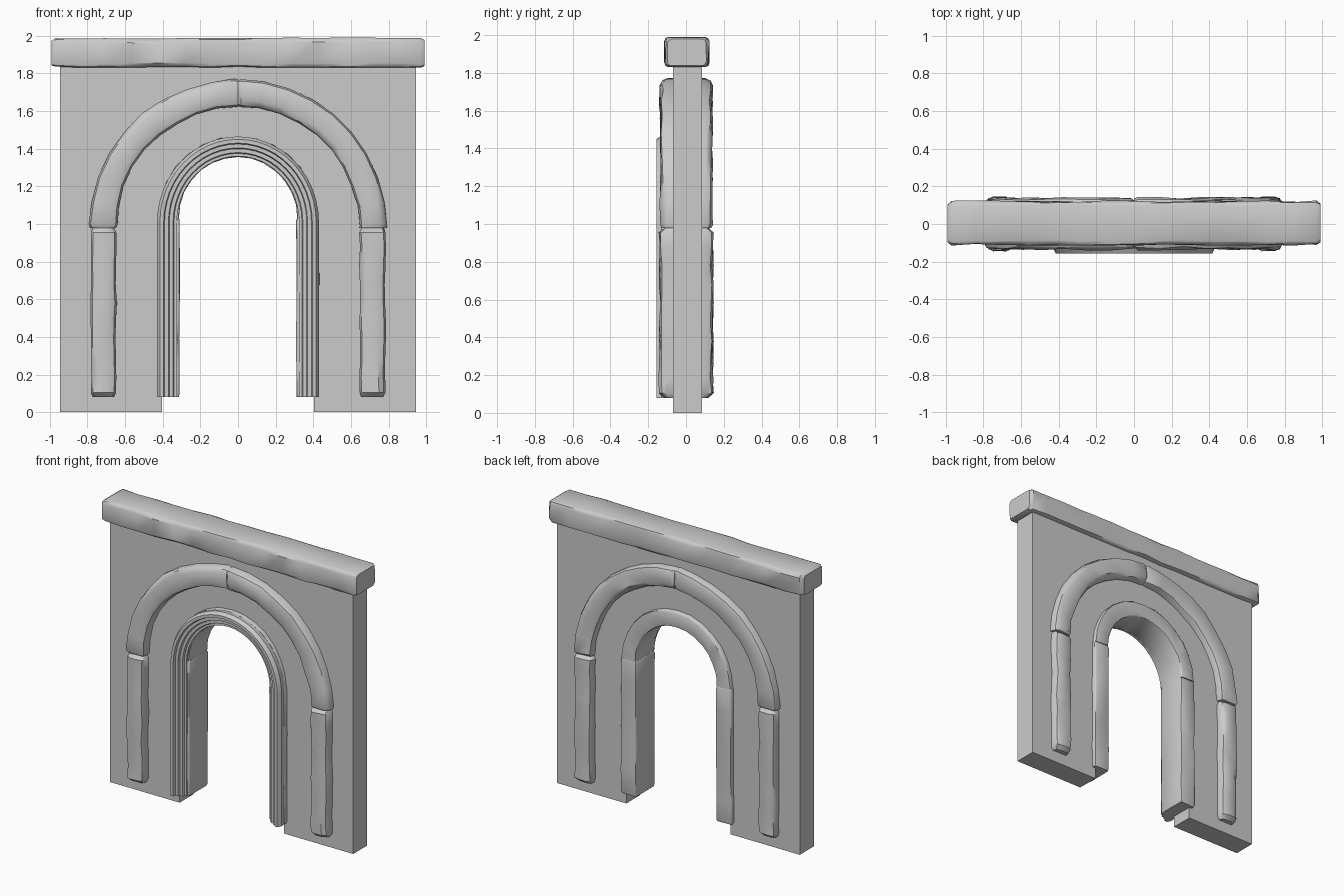
import bpy, bmesh, random
from math import sin, cos, pi, radians
from mathutils import Vector

random.seed(4)
cube = bpy.data.objects.get("Cube")
if cube:
    bpy.data.objects.remove(cube, do_unlink=True)

# One plain stone colour
stone = bpy.data.materials.new("grey stone")
stone.use_nodes = True
stone.diffuse_color = (0.6, 0.6, 0.6, 1)
stone.node_tree.nodes["Principled BSDF"].inputs["Base Color"].default_value = (0.6, 0.6, 0.6, 1)


def finish(name, bm, smooth=True):
    bmesh.ops.recalc_face_normals(bm, faces=bm.faces)
    mesh = bpy.data.meshes.new(name)
    bm.to_mesh(mesh)
    bm.free()
    mesh.materials.append(stone)
    obj = bpy.data.objects.new(name, mesh)
    bpy.context.collection.objects.link(obj)
    if smooth:
        bpy.ops.object.select_all(action='DESELECT')
        obj.select_set(True)
        bpy.context.view_layer.objects.active = obj
        bpy.ops.object.shade_smooth_by_angle(angle=radians(35))
    return obj


def rounded(half_w, y0, y1, r):
    """Rounded rectangle section: (offset across the path, y)."""
    pts = []
    for sx, y, sy, start in ((1, y1, -1, 0), (-1, y1, -1, 90), (-1, y0, 1, 180), (1, y0, 1, 270)):
        for k in range(3):
            a = radians(start + 45 * k)
            pts.append((sx * (half_w - r) + r * cos(a), y + sy * r + r * sin(a)))
    return pts


def sweep(name, path, section, rough=0.0, cap=1.0):
    """Loft a section along (point, outward direction) stations in the xz plane."""
    bm = bmesh.new()
    rings = []
    for i, (p, n) in enumerate(path):
        s = cap if i in (0, len(path) - 1) else 1
        wide = 1 + random.uniform(-rough, rough) * 5
        shift = random.uniform(-rough, rough) * 0.3
        ring = []
        for w, y in section:
            q = p + n * (w * s * wide + shift)
            q.y = y * s + random.uniform(-rough, rough) * 0.7
            ring.append(bm.verts.new(q))
        rings.append(ring)
    count = len(section)
    for a, b in zip(rings, rings[1:]):
        for k in range(count):
            m = (k + 1) % count
            bm.faces.new((a[k], a[m], b[m], b[k]))
    bm.faces.new(rings[0])
    bm.faces.new(rings[-1])
    return finish(name, bm)


def straight(start, end, normal, steps, lip=0.0):
    """Stations on a line, with a short lip near each end."""
    a, b = Vector(start), Vector(end)
    e = lip / (b - a).length
    ts = [i / steps for i in range(steps + 1)]
    if lip:
        ts = [0, e] + ts[1:-1] + [1 - e, 1]
    return [(a.lerp(b, t), Vector(normal)) for t in ts]


def arc(radius, rise, spring, a0, a1, steps, lip=0.0):
    """Stations on an elliptical arc; angles run from +x."""
    ts = [i / steps for i in range(steps + 1)]
    if lip:
        ts = [0, lip] + ts[1:-1] + [1 - lip, 1]
    out = []
    for t in ts:
        a = radians(a0 + (a1 - a0) * t)
        out.append((Vector((radius * cos(a), 0, spring + rise * sin(a))),
                    Vector((cos(a), 0, sin(a)))))
    return out


# Wall slab with an arched opening
bm = bmesh.new()
outline = [(-0.945, 0), (-0.945, 1.9), (0.945, 1.9), (0.945, 0)]
outline += [(0.405 * cos(pi * i / 24), 1.02 + 0.4 * sin(pi * i / 24)) for i in range(25)]
outline.insert(4, (0.405, 0))
outline.append((-0.405, 0))
face = bm.faces.new([bm.verts.new((x, -0.07, z)) for x, z in outline])
ext = bmesh.ops.extrude_face_region(bm, geom=[face])
bmesh.ops.translate(bm, vec=(0, 0.155, 0),
                    verts=[v for v in ext["geom"] if isinstance(v, bmesh.types.BMVert)])
finish("wall", bm, smooth=False)

# Rough lintel beam along the top
sweep("top_beam", straight((-0.99, 0, 1.91), (0.99, 0, 1.91), (0, 0, 1), 14, 0.02),
      rounded(0.077, -0.11, 0.12, 0.022), 0.008, 0.88)

# Outer band: two pillars and two half arches, showing on both sides
band = rounded(0.068, -0.14, 0.142, 0.035)
for side, label in ((1, "left"), (-1, "right")):
    sweep(label + "_pillar",
          straight((side * 0.715, 0, 0.08), (side * 0.715, 0, 0.98), (side, 0, 0), 9, 0.025),
          band, 0.008, 0.82)
    sweep(label + "_outer_arch",
          arc(0.718, 0.715, 0.98, 90 - side * 90, 90, 9, 0.015),
          rounded(0.074, -0.136, 0.138, 0.035), 0.009, 0.94)

# Rough stone lining of the opening, flush with the back
for side, label in ((1, "left"), (-1, "right")):
    sweep(label + "_jamb_stone",
          straight((side * 0.37, 0, 0.08), (side * 0.37, 0, 1.03), (side, 0, 0), 6, 0.015),
          rounded(0.06, -0.10, 0.115, 0.012), 0.005, 0.95)
sweep("lining_arch", arc(0.37, 0.38, 1.03, 0, 180, 14),
      rounded(0.055, -0.10, 0.115, 0.012), 0.005)

# Stepped moulding round the front of the opening
moulding = [(0.05, -0.05), (0.06, -0.13), (0.045, -0.157), (0.025, -0.157), (0.02, -0.14),
            (0.0, -0.14), (-0.005, -0.125), (-0.025, -0.125), (-0.03, -0.11),
            (-0.045, -0.11), (-0.045, -0.05)]
path = straight((0.37, 0, 0.08), (0.37, 0, 1.02), (1, 0, 0), 1)[:1]
path += arc(0.37, 0.395, 1.01, 0, 180, 24)
path += straight((-0.37, 0, 0.08), (-0.37, 0, 1.02), (-1, 0, 0), 1)[:1]
sweep("front_moulding", path, moulding)
